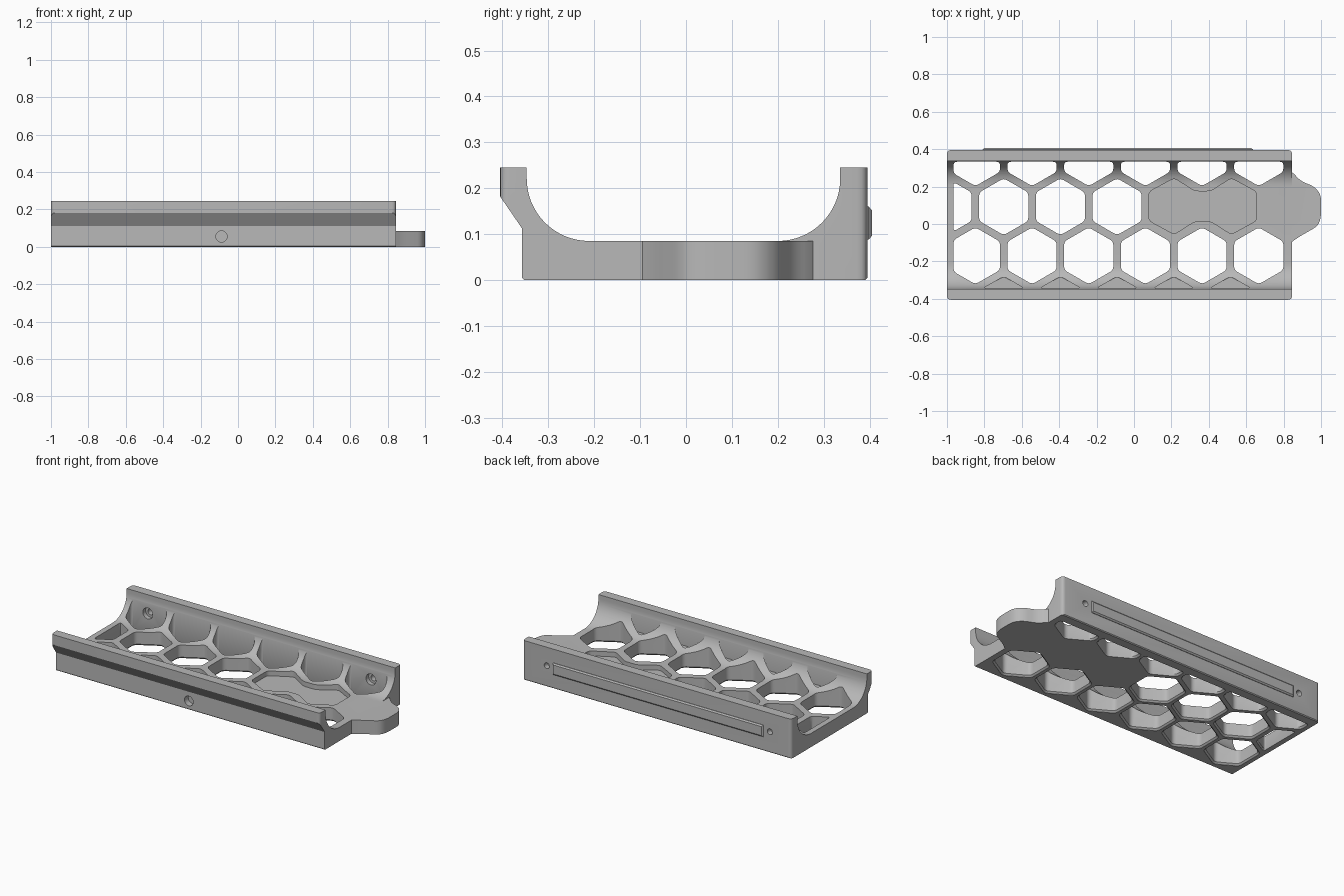
import bpy, bmesh, math
from mathutils import Vector, Matrix

old = bpy.data.objects.get("Cube")
if old:
    bpy.data.objects.remove(old, do_unlink=True)

grey = bpy.data.materials.new("plain grey")
grey.use_nodes = True
grey.diffuse_color = (0.48, 0.48, 0.48, 1)
grey.node_tree.nodes["Principled BSDF"].inputs["Base Color"].default_value = grey.diffuse_color

LEFT, RIGHT, FLOOR, TOP = -1.0, 0.845, 0.085, 0.245
BACK_IN, FRONT_IN = 0.336, -0.347


def loft(bm, rings):
    """Closed solid through matching rings of 3D points."""
    rows = [[bm.verts.new(p) for p in ring] for ring in rings]
    for a, b in zip(rows, rows[1:]):
        for i in range(len(a)):
            j = (i + 1) % len(a)
            bm.faces.new((a[i], a[j], b[j], b[i]))
    bm.faces.new(rows[0][::-1])
    bm.faces.new(rows[-1])


def upright(bm, outline, z0, z1):
    loft(bm, [[(x, y, z) for x, y in outline] for z in (z0, z1)])


def make(name, bm):
    bmesh.ops.recalc_face_normals(bm, faces=bm.faces)
    mesh = bpy.data.meshes.new(name)
    bm.to_mesh(mesh)
    bm.free()
    mesh.materials.append(grey)
    obj = bpy.data.objects.new(name, mesh)
    bpy.context.collection.objects.link(obj)
    return obj


def combine(target, tool, operation):
    mod = target.modifiers.new(operation.lower(), "BOOLEAN")
    mod.operation, mod.solver, mod.object = operation, "EXACT", tool
    bpy.context.view_layer.objects.active = target
    bpy.ops.object.modifier_apply(modifier=mod.name)
    bpy.data.objects.remove(tool, do_unlink=True)


def rounded(points, r, steps=4):
    """Replace each corner by a small curve."""
    pts, out = [Vector(p) for p in points], []
    for i, p in enumerate(pts):
        a, b = pts[i - 1] - p, pts[(i + 1) % len(pts)] - p
        a = p + a.normalized() * min(r, a.length * 0.45)
        b = p + b.normalized() * min(r, b.length * 0.45)
        for k in range(steps + 1):
            t = k / steps
            out.append(a * (1 - t) ** 2 + p * 2 * t * (1 - t) + b * t * t)
    return out


def clip(points, axis, limit, sign):
    """Keep the part of a polygon where sign * coordinate <= sign * limit."""
    out = []
    for i, p in enumerate(points):
        q = points[(i + 1) % len(points)]
        p_in, q_in = sign * p[axis] <= sign * limit, sign * q[axis] <= sign * limit
        if p_in:
            out.append(p)
        if p_in != q_in:
            out.append(p.lerp(q, (limit - p[axis]) / (q[axis] - p[axis])))
    return out


# Tray: cross-section with a curved channel, run along x
def arc(cy, r, start, end, steps=16):
    angles = [math.radians(start + (end - start) * k / steps) for k in range(steps + 1)]
    return [(cy + r * math.cos(a), FLOOR + r + r * math.sin(a)) for a in angles]


section = [(-0.352, 0), (0.39, 0), (0.395, 0.005), (0.395, TOP), (BACK_IN, TOP)]
section += arc(BACK_IN - 0.136, 0.136, 0, -90)
section += arc(FRONT_IN + 0.136, 0.136, -90, -180)
section += [(FRONT_IN, TOP), (-0.405, TOP), (-0.405, 0.182), (-0.357, 0.112), (-0.357, 0.005)]
bm = bmesh.new()
loft(bm, [[(x, y, z) for y, z in section] for x in (LEFT, RIGHT)])
tray = make("hexagon_tray", bm)

# Rounded ends of the walls
bm = bmesh.new()
upright(bm, rounded([(LEFT, -0.405), (RIGHT, -0.405), (RIGHT, 0.395), (LEFT, 0.395)], 0.022), -0.1, 0.4)
combine(tray, make("rounding", bm), "INTERSECT")

# End tab
tab = [(0.8, -0.13), (0.845, -0.095), (0.88, -0.07), (0.985, -0.01), (1, 0.04), (1, 0.155),
       (0.965, 0.2), (0.89, 0.23), (0.845, 0.28), (0.8, 0.3)]
bm = bmesh.new()
upright(bm, rounded(tab, 0.03), 0, FLOOR)
combine(tray, make("end_tab", bm), "UNION")

# Honeycomb openings: rows of clipped hexagons, flared at the underside
PITCH, RADIUS = 0.303, 0.152
bm = bmesh.new()
for row in range(-1, 3):
    cy = -0.17 + row * PITCH * 0.866
    for col in range(7):
        cx = -0.848 + col * PITCH - (0.5 * PITCH if row % 2 else 0)
        if (row == 1 and col > 3) or cx > 0.7 or (row == -1 and col == 0):
            continue
        cell = [Vector((cx + RADIUS * math.sin(a), cy + RADIUS * math.cos(a)))
                for a in (k * math.pi / 3 for k in range(6))]
        cell = clip(cell, 0, -0.965, -1)
        cell = clip(cell, 1, BACK_IN - 0.003, 1)
        cell = clip(cell, 1, FRONT_IN + 0.003, -1)
        cell = rounded(cell, 0.02)
        if row == -1:
            upright(bm, cell, FLOOR + 0.002, 0.4)
            continue
        mid = sum(cell, Vector((0, 0))) / len(cell)
        flare = [mid + (p - mid) * 1.07 for p in cell]
        loft(bm, [[(p.x, p.y, z) for p in ring]
                  for ring, z in ((flare, -0.02), (flare, 0.001), (cell, 0.01), (cell, 0.4))])

# Shallow twin-hexagon pocket
half = [(0.325, 0.175), (0.215, 0.245), (0.08, 0.172)]
half += [(x, 0.19 - y) for x, y in half[::-1]]
pocket = half + [(0.735 - x, y) for x, y in half[::-1]]
upright(bm, rounded(pocket, 0.02), 0.055, 0.4)
combine(tray, make("honeycomb_cutter", bm), "DIFFERENCE")


# Screw holes with countersinks, and the round recess in the front
def drill(bm, x, z, y0, r0, y1, r1):
    ring = [(math.cos(k * math.pi / 16), math.sin(k * math.pi / 16)) for k in range(32)]
    loft(bm, [[(x + r * c, y, z + r * s) for c, s in ring] for y, r in ((y0, r0), (y1, r1))])


bm = bmesh.new()
for x in (-0.853, 0.68):
    drill(bm, x, 0.13, 0.3, 0.018, 0.45, 0.018)
drill(bm, -0.088, 0.055, -0.45, 0.03, -0.32, 0.03)
combine(tray, make("hole_cutter", bm), "DIFFERENCE")
bm = bmesh.new()
for x in (-0.853, 0.68):
    drill(bm, x, 0.13, 0.31, 0.034, 0.36, 0.034)
combine(tray, make("countersink_cutter", bm), "DIFFERENCE")

# Raised strip along the back, with sloping edges
bm = bmesh.new()
loft(bm, [[(x, y, z) for x, z in ((-0.81 + d, 0.088 + d), (0.637 - d, 0.088 + d),
                                  (0.637 - d, 0.16 - d), (-0.81 + d, 0.16 - d))]
          for y, d in ((0.39, 0), (0.398, 0), (0.405, 0.008))])
strip = make("back_strip", bm)

for obj in (tray, strip):
    bpy.ops.object.select_all(action="DESELECT")
    obj.select_set(True)
    bpy.context.view_layer.objects.active = obj
    bpy.ops.object.shade_smooth_by_angle(angle=math.radians(30))
